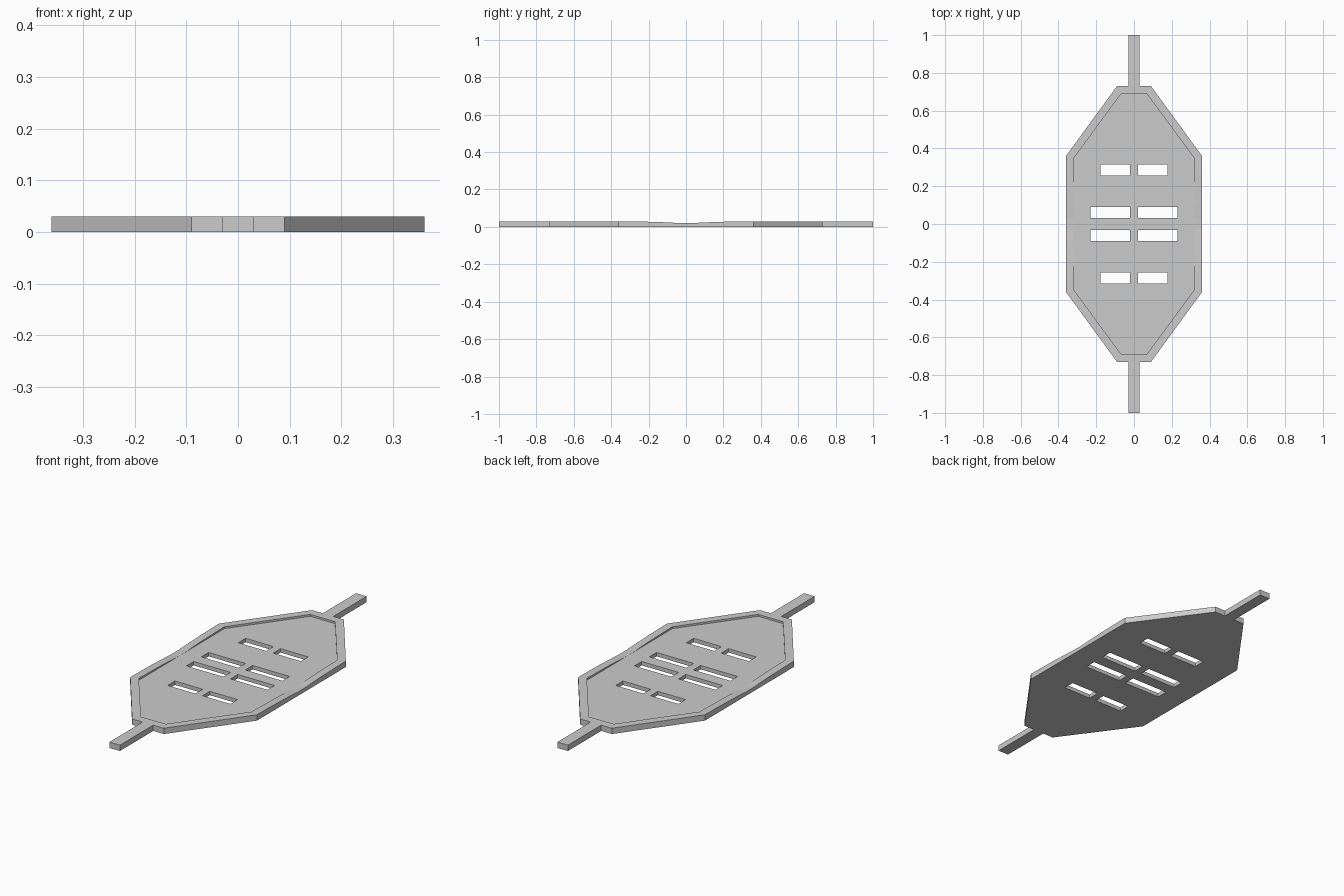
import bpy, bmesh

if "Cube" in bpy.data.objects:
    bpy.data.objects.remove(bpy.data.objects["Cube"])

H, FLOOR = 0.03, 0.02   # rim height, recessed floor height


def prism(name, points, offset, helper=False):
    """Closed solid: a flat polygon swept along an offset vector."""
    bm = bmesh.new()
    face = bm.faces.new([bm.verts.new(p) for p in points])
    out = bmesh.ops.extrude_face_region(bm, geom=[face])
    moved = [v for v in out["geom"] if isinstance(v, bmesh.types.BMVert)]
    bmesh.ops.translate(bm, verts=moved, vec=offset)
    bmesh.ops.recalc_face_normals(bm, faces=bm.faces)
    mesh = bpy.data.meshes.new(name)
    bm.to_mesh(mesh)
    bm.free()
    obj = bpy.data.objects.new(name, mesh)
    bpy.context.collection.objects.link(obj)
    if helper:
        obj.hide_render = True
        obj.hide_viewport = True
        obj.display_type = 'WIRE'
    return obj


def mirrored(quarter, z):
    """Full outline from the points of the +x +y quarter, listed side to end."""
    right = [(x, -y) for x, y in reversed(quarter)] + quarter
    return [(x, y, z) for x, y in right] + [(-x, y, z) for x, y in reversed(right)]


def cut(target, cutter):
    mod = target.modifiers.new(cutter.name, 'BOOLEAN')
    mod.operation = 'DIFFERENCE'
    mod.solver = 'EXACT'
    mod.object = cutter


# Octagonal plate with a narrow tab at each end
plate = prism("plate", mirrored(
    [(0.36, 0.36), (0.09, 0.73), (0.03, 0.73), (0.03, 1.0)], 0), (0, 0, H))

# Shallow recess leaving a raised rim
cut(plate, prism("recess_cutter", mirrored(
    [(0.32, 0.347), (0.07, 0.687)], FLOOR), (0, 0, 0.1), True))

# Rim dips gently to the floor at the middle of both long sides
dip = [(0.36, H), (0.27, 0.029), (0.18, 0.027), (0.1, 0.024), (0.03, FLOOR + 0.0001)]
profile = [(0.36, 0.1)] + dip
profile += [(-y, z) for y, z in reversed(profile)]
cut(plate, prism("dip_cutter", [(-0.5, y, z) for y, z in profile], (1, 0, 0), True))

# Four rows of paired slots
for sx in (-1, 1):
    for sy in (-1, 1):
        for x1, y0, y1 in ((0.23, 0.031, 0.09), (0.178, 0.257, 0.316)):
            pts = [(sx * x, sy * y, -0.05) for x, y in
                   ((0.02, y0), (x1, y0), (x1, y1), (0.02, y1))]
            cut(plate, prism("slot_cutter", pts, (0, 0, 0.2), True))
